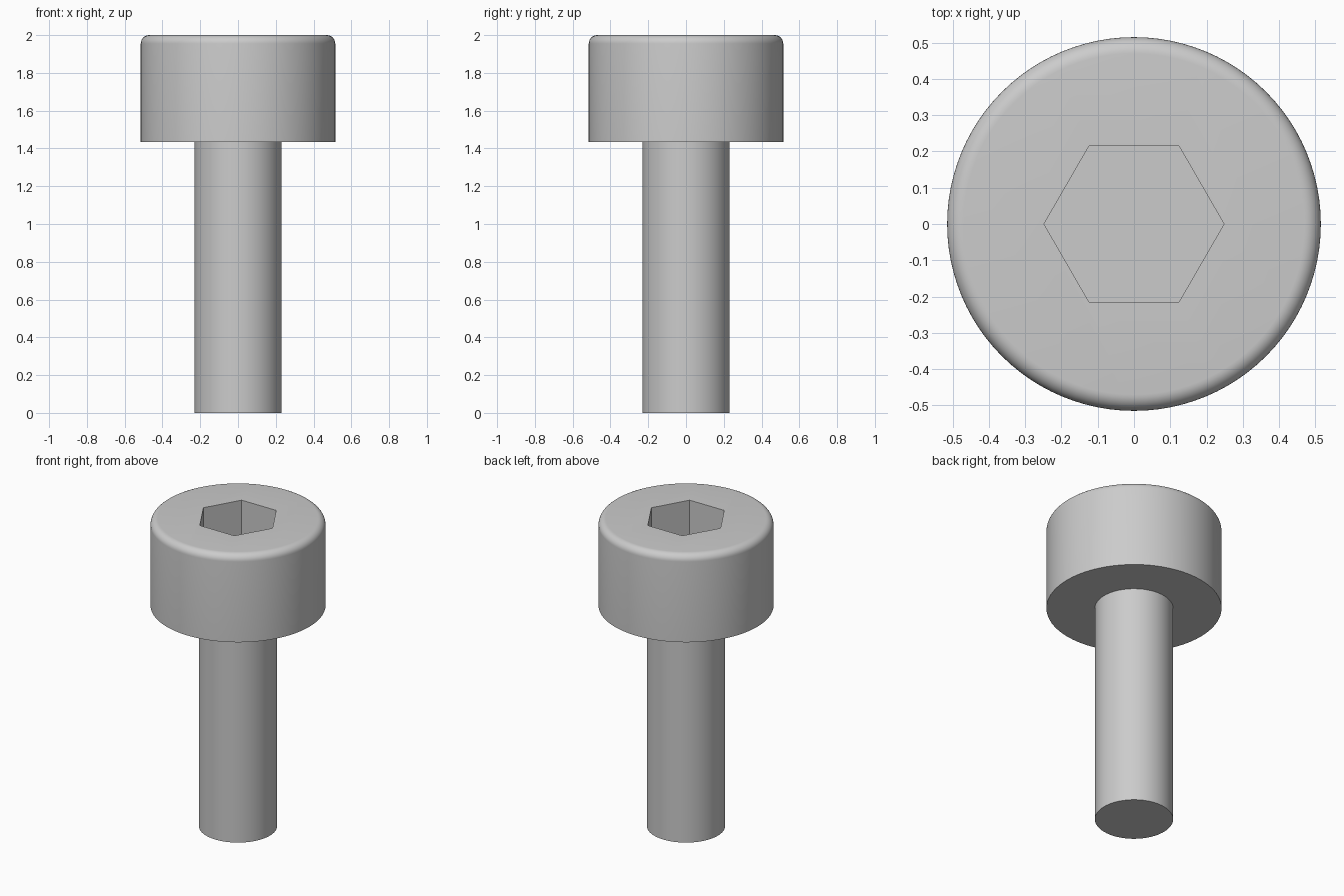
import bpy, bmesh
from math import cos, sin, pi

if "Cube" in bpy.data.objects:
    bpy.data.objects.remove(bpy.data.objects["Cube"])

HEAD_R, SHANK_R = 0.515, 0.23
HEAD_Z, TOP_Z = 1.433, 2.0
FILLET = 0.045
HEX_R, HEX_DEPTH = 0.248, 0.28


def lathe(name, profile, sides):
    """Stack rings of (radius, z) and cap both ends."""
    bm = bmesh.new()
    rings = [[bm.verts.new((r * cos(2 * pi * i / sides), r * sin(2 * pi * i / sides), z))
              for i in range(sides)] for r, z in profile]
    for a, b in zip(rings, rings[1:]):
        for i in range(sides):
            j = (i + 1) % sides
            bm.faces.new((a[i], a[j], b[j], b[i]))
    bm.faces.new(rings[0][::-1])
    bm.faces.new(rings[-1])
    mesh = bpy.data.meshes.new(name)
    bm.to_mesh(mesh)
    bm.free()
    obj = bpy.data.objects.new(name, mesh)
    bpy.context.collection.objects.link(obj)
    return obj


# Shank and head in one profile, with a rounded top rim
profile = [(SHANK_R, 0), (SHANK_R, HEAD_Z), (HEAD_R, HEAD_Z)]
for k in range(9):
    t = pi / 2 * k / 8
    profile.append((HEAD_R - FILLET + FILLET * cos(t), TOP_Z - FILLET + FILLET * sin(t)))
screw = lathe("socket_head_screw", profile, 96)

# Hexagonal socket
cutter = lathe("socket_cutter", [(HEX_R, TOP_Z - HEX_DEPTH), (HEX_R, TOP_Z + 0.2)], 6)
cutter.hide_render = True
mod = screw.modifiers.new("socket", 'BOOLEAN')
mod.operation = 'DIFFERENCE'
mod.solver = 'EXACT'
mod.object = cutter

bpy.context.view_layer.objects.active = screw
screw.select_set(True)
bpy.ops.object.modifier_apply(modifier=mod.name)
bpy.data.objects.remove(cutter)
bpy.ops.object.shade_smooth_by_angle(angle=pi / 6)
